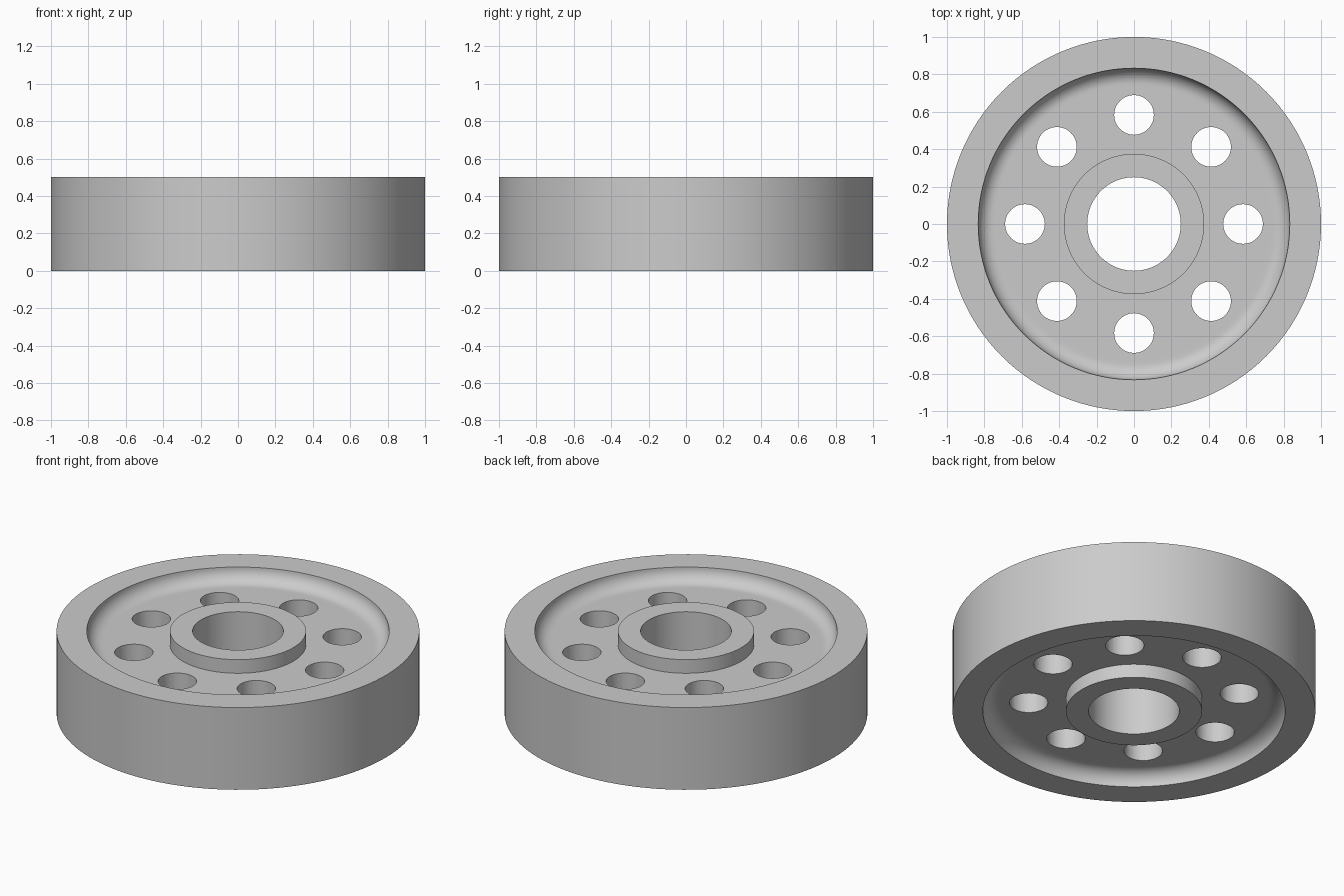
import bpy, bmesh, math
from mathutils import Vector

if "Cube" in bpy.data.objects:
    bpy.data.objects.remove(bpy.data.objects["Cube"], do_unlink=True)

RADIUS, HEIGHT = 1.0, 0.5
BORE, HUB, RIM = 0.25, 0.375, 0.833
RECESS = 0.083                      # recess depth and fillet radius
HOLE, HOLE_CIRCLE, HOLES = 0.106, 0.583, 8
SEGMENTS, FILLET_STEPS = 128, 10

grey = bpy.data.materials.new("light grey")
grey.use_nodes = True
colour = (0.6, 0.6, 0.6, 1)
grey.diffuse_color = colour
grey.node_tree.nodes["Principled BSDF"].inputs["Base Color"].default_value = colour

# Upper half of the cross-section: hub, flat web, fillet, rim
half = HEIGHT / 2
web = half - RECESS
upper = [(BORE, half), (HUB, half), (HUB, web), (RIM - RECESS - 0.02, web)]
for i in range(FILLET_STEPS + 1):
    a = math.pi / 2 * i / FILLET_STEPS
    upper.append((RIM - RECESS + RECESS * math.sin(a), half - RECESS * math.cos(a)))
upper.append((RADIUS, half))
profile = upper + [(r, -z) for r, z in reversed(upper)]

# Wheel body: the profile turned about the axle
bm = bmesh.new()
verts = [bm.verts.new((r, 0, z + half)) for r, z in profile]
edges = [bm.edges.new((v, verts[i - 1])) for i, v in enumerate(verts)]
bmesh.ops.spin(bm, geom=verts + edges, cent=(0, 0, 0), axis=(0, 0, 1),
               angle=2 * math.pi, steps=SEGMENTS)
bmesh.ops.remove_doubles(bm, verts=bm.verts[:], dist=1e-5)
bmesh.ops.recalc_face_normals(bm, faces=bm.faces[:])
mesh = bpy.data.meshes.new("wheel")
bm.to_mesh(mesh)
bm.free()
mesh.materials.append(grey)
wheel = bpy.data.objects.new("wheel", mesh)
bpy.context.collection.objects.link(wheel)

# Ring of through-holes in the web
bm = bmesh.new()
for i in range(HOLES):
    a = 2 * math.pi * i / HOLES
    made = bmesh.ops.create_cone(bm, cap_ends=True, segments=48, radius1=HOLE,
                                 radius2=HOLE, depth=HEIGHT * 1.5)
    centre = Vector((HOLE_CIRCLE * math.cos(a), HOLE_CIRCLE * math.sin(a), half))
    bmesh.ops.translate(bm, verts=made["verts"], vec=centre)
cut_mesh = bpy.data.meshes.new("hole_cutter")
bm.to_mesh(cut_mesh)
bm.free()
cut_mesh.materials.append(grey)
cutter = bpy.data.objects.new("hole_cutter", cut_mesh)
bpy.context.collection.objects.link(cutter)
cutter.hide_render = True

cut = wheel.modifiers.new("web_holes", "BOOLEAN")
cut.operation = "DIFFERENCE"
cut.solver = "EXACT"
cut.object = cutter

# Apply the cut, then smooth the round walls and keep the rims crisp
bpy.ops.object.select_all(action="DESELECT")
wheel.select_set(True)
bpy.context.view_layer.objects.active = wheel
bpy.ops.object.modifier_apply(modifier=cut.name)
bpy.data.objects.remove(cutter, do_unlink=True)
bpy.ops.object.shade_smooth_by_angle(angle=math.radians(30))
